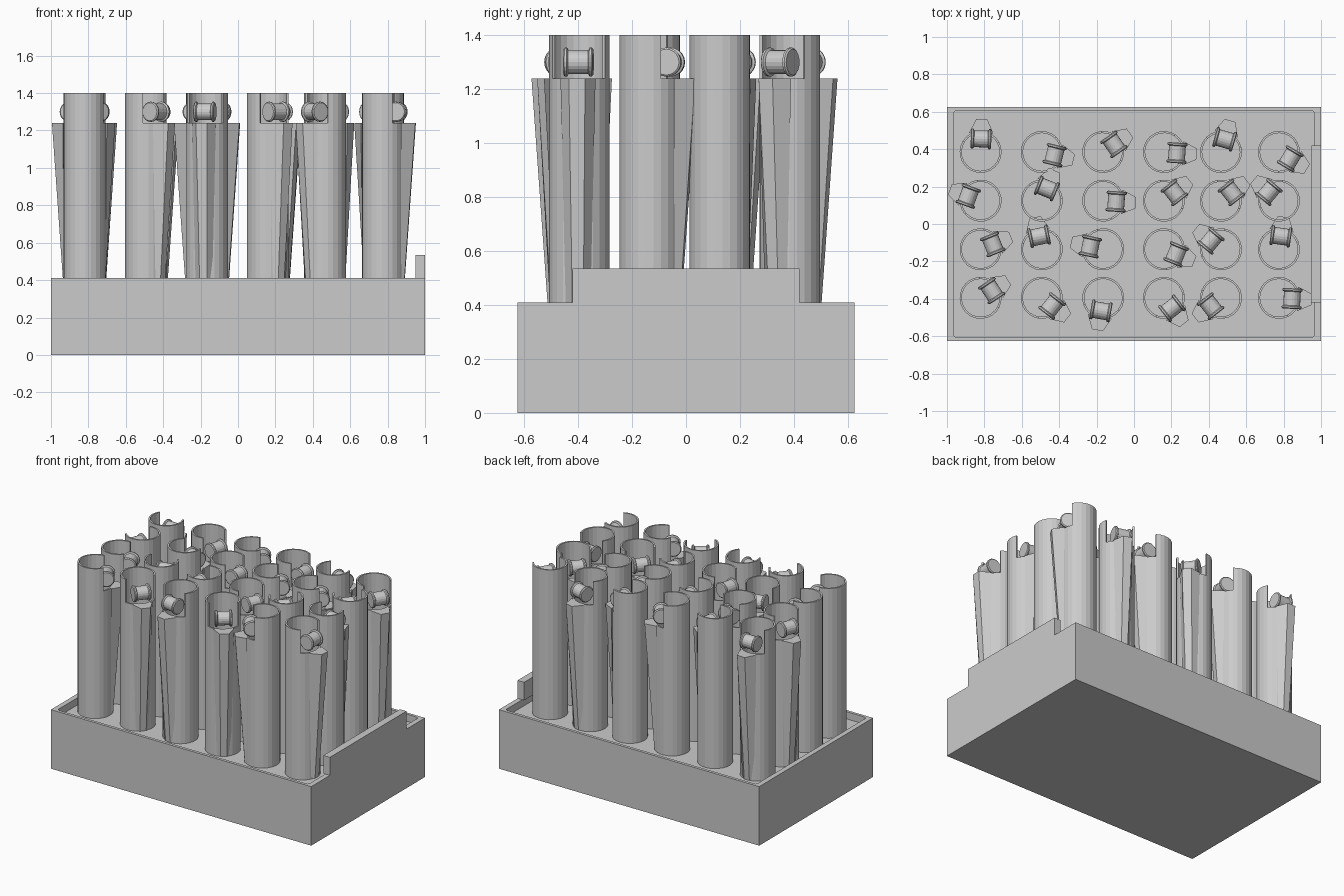
import bpy, bmesh
from math import radians, tau
from mathutils import Vector

cube = bpy.data.objects.get("Cube")
if cube:
    bpy.data.objects.remove(cube, do_unlink=True)

grey = bpy.data.materials.new("light_grey")
grey.use_nodes = True
grey.diffuse_color = (0.6, 0.6, 0.6, 1)
grey.node_tree.nodes["Principled BSDF"].inputs["Base Color"].default_value = grey.diffuse_color

RIM, FLOOR, LEDGE, TOP = 0.41, 0.36, 1.24, 1.40
OUTER, INNER = 0.112, 0.101


def to_mesh(bm, name):
    bmesh.ops.remove_doubles(bm, verts=bm.verts, dist=0.0001)
    bmesh.ops.recalc_face_normals(bm, faces=bm.faces)
    mesh = bpy.data.meshes.new(name)
    bm.to_mesh(mesh)
    bm.free()
    mesh.materials.append(grey)
    return mesh


def place(mesh, name, loc=(0, 0, 0), turn=0):
    ob = bpy.data.objects.new(name, mesh)
    ob.location = loc
    ob.rotation_euler.z = radians(turn)
    bpy.context.collection.objects.link(ob)
    return ob


def add_box(bm, low, high):
    low, high = Vector(low), Vector(high)
    verts = bmesh.ops.create_cube(bm, size=1)["verts"]
    for v in verts:
        v.co = (low + high) / 2 + v.co * (high - low)


def spin(bm, points, axis, angle, steps, closed):
    """Revolve a profile around an axis through the origin."""
    verts = [bm.verts.new(p) for p in points]
    geom = verts + [bm.edges.new(pair) for pair in zip(verts, verts[1:])]
    if closed:
        geom.append(bm.edges.new((verts[-1], verts[0])))
    return bmesh.ops.spin(bm, geom=geom, cent=(0, 0, 0), axis=axis,
                          angle=angle, steps=steps)["geom_last"]


# Tray with a shallow recess
bm = bmesh.new()
add_box(bm, (-1, -0.625, 0), (1, 0.625, RIM))
top = max(bm.faces, key=lambda f: f.calc_center_median().z)
bmesh.ops.inset_region(bm, faces=[top], thickness=0.05)
for v in top.verts:
    v.co.y *= 0.59 / 0.575
floor = bmesh.ops.extrude_face_region(bm, geom=[top])["geom"]
for v in floor:
    if isinstance(v, bmesh.types.BMVert):
        v.co.z = FLOOR
bmesh.ops.delete(bm, geom=[top], context="FACES_ONLY")
corners = [e for e in bm.edges
           if all(abs(v.co.x) < 0.97 for v in e.verts)
           and abs(e.verts[0].co.z - e.verts[1].co.z) > 0.01]
bmesh.ops.bevel(bm, geom=corners, offset=0.015, segments=3, profile=0.5, affect="EDGES")
place(to_mesh(bm, "tray"), "tray")

# Raised middle of the left-hand wall
bm = bmesh.new()
add_box(bm, (0.95, -0.42, RIM), (1, 0.42, 0.535))
place(to_mesh(bm, "raised_wall"), "raised_wall")

# Tube: full below the ledge, open on its outlet side above it
bm = bmesh.new()


def wall(z0, z1, angle):
    d = Vector((1, 0, 0))
    d.rotate(Vector((0, 0, 1)).rotation_difference(Vector((0, 0, 1))))
    c = Vector((0.5, 0.75 ** 0.5, 0)) if angle < tau else d
    return [c * r + Vector((0, 0, z)) for r, z in
            ((OUTER, z0), (OUTER, z1), (INNER, z1), (INNER, z0))]


spin(bm, wall(FLOOR, LEDGE, tau), (0, 0, 1), tau, 24, True)
tube_mesh = to_mesh(bm, "tube")
bm = bmesh.new()
first = wall(LEDGE, TOP, tau * 2 / 3)
last = spin(bm, first, (0, 0, 1), tau * 2 / 3, 16, True)
bm.verts.ensure_lookup_table()
bm.faces.new(bm.verts[:4])
bm.faces.new([v for v in last if isinstance(v, bmesh.types.BMVert)])
collar_mesh = to_mesh(bm, "collar")

# Tapered spout that widens upward to the ledge
bm = bmesh.new()
rings = []
for z, back, tip, tip_x in ((FLOOR, 0.045, 0.02, 0.113), (LEDGE, 0.065, 0.03, 0.175)):
    rings.append([bm.verts.new((x, y, z)) for x, y in
                  ((0.1, -back), (tip_x, -tip), (tip_x, tip), (0.1, back))])
for ring in rings:
    bm.faces.new(ring)
for i in range(4):
    j = (i + 1) % 4
    bm.faces.new((rings[0][i], rings[0][j], rings[1][j], rings[1][i]))
spout_mesh = to_mesh(bm, "spout")

# Flanged roller lying across the outlet
bm = bmesh.new()
half = [(0.055, 0), (0.055, 0.048), (0.05, 0.054), (0.042, 0.054), (0.037, 0.045)]
profile = [(0, -y, r) for y, r in half] + [(0, y, r) for y, r in reversed(half)]
spin(bm, profile, (0, 1, 0), tau, 20, False)
roller_mesh = to_mesh(bm, "roller")

# Four rows of six tubes, each turned its own way
columns = (-0.82, -0.493, -0.165, 0.16, 0.465, 0.775)
rows = (
    (0.385, (88, -14, 35, -4, 74, -31)),
    (0.125, (160, 68, -4, 38, 38, 140)),
    (-0.135, (22, 102, 168, -22, 140, 82)),
    (-0.395, (33, -38, -100, -52, -142, -3)),
)
for y, turns in rows:
    for x, turn in zip(columns, turns):
        for mesh in (tube_mesh, collar_mesh, spout_mesh):
            place(mesh, mesh.name, (x, y, 0), turn)
        offset = Vector((0.07, 0, 1.30))
        offset.rotate(place(roller_mesh, "roller", (x, y, 0), turn).rotation_euler)
        bpy.context.collection.objects[-1].location = Vector((x, y, 0)) + offset
